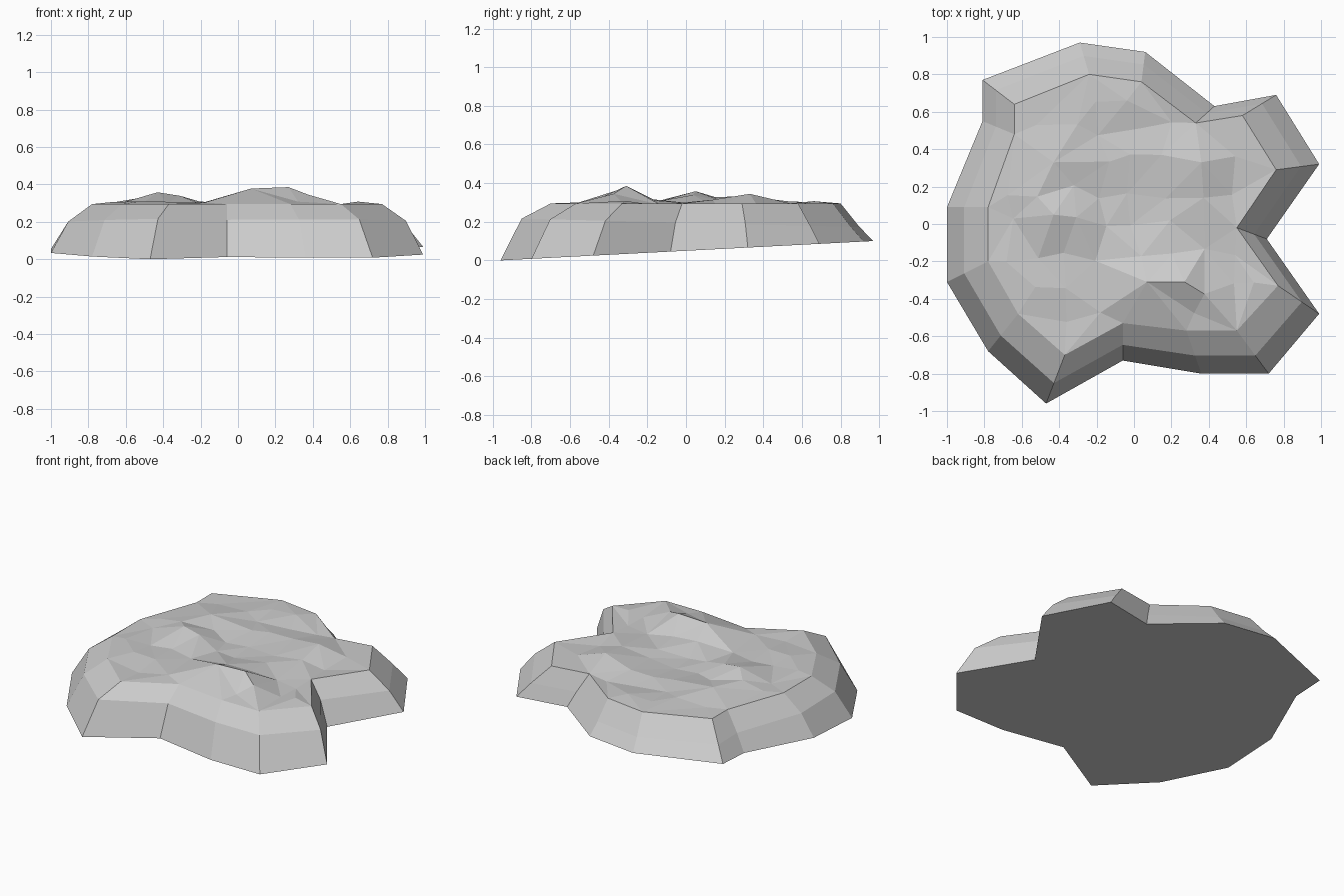
import bpy, bmesh, math, random
from mathutils import Vector
from mathutils.geometry import delaunay_2d_cdt, intersect_point_line

if "Cube" in bpy.data.objects:
    bpy.data.objects.remove(bpy.data.objects["Cube"])

random.seed(4)

# Outline where the rock meets the (slightly sloping) base
BASE = [(.99, .32), (.76, .69), (.43, .63), (.06, .92), (-.29, .97), (-.81, .77),
        (-.81, .55), (-1, .09), (-1, -.31), (-.78, -.68), (-.47, -.96), (-.06, -.73),
        (.36, -.80), (.72, -.80), (.99, -.48), (.71, -.08)]
# Matching outline of the upper rim
RIM = [(.76, .29), (.58, .58), (.33, .54), (.04, .76), (-.24, .80), (-.64, .64),
       (-.64, .48), (-.78, .09), (-.78, -.20), (-.62, -.48), (-.37, -.70), (-.06, -.53),
       (.28, -.57), (.55, -.57), (.77, -.33), (.55, -.02)]
RIM_Z = .295
# Mounds on top: x, y, height, radius
PEAKS = [(.07, -.31, .085, .24), (.27, -.31, .085, .22), (-.43, .05, .065, .24),
         (.36, .33, .065, .25), (-.43, .33, .045, .2)]


def bump(p):
    h = max(a * max(0, 1 - math.hypot(p.x - x, p.y - y) / r) for x, y, a, r in PEAKS)
    return RIM_Z + h + random.uniform(-.018, .015)


def inside(p):
    hit = False
    for (ax, ay), (bx, by) in zip(RIM, RIM[1:] + RIM[:1]):
        if (ay > p.y) != (by > p.y) and p.x < ax + (p.y - ay) * (bx - ax) / (by - ay):
            hit = not hit
    return hit


def edge_gap(p):
    gaps = []
    for a, b in zip(RIM, RIM[1:] + RIM[:1]):
        a, b = Vector(a), Vector(b)
        q, t = intersect_point_line(p, a, b)[:2]
        q = a.lerp(b, min(1, max(0, t)))
        gaps.append((p - Vector((q.x, q.y))).length)
    return min(gaps)


bm = bmesh.new()

# Side walls: base ring, shoulder ring, rim
n = len(BASE)
base = [bm.verts.new((x, y, .05 + .052 * y)) for x, y in BASE]
mid = []
for b, r in zip(BASE, RIM):
    p = Vector(b).lerp(Vector(r), .42)
    mid.append(bm.verts.new((p.x, p.y, .195 - .025 * p.y)))
rim = [bm.verts.new((x, y, RIM_Z)) for x, y in RIM]
for lo, hi in ((base, mid), (mid, rim)):
    for i in range(n):
        j = (i + 1) % n
        bm.faces.new((lo[i], lo[j], hi[j], hi[i]))

# Flat underside
bm.faces.new(base[::-1])

# Faceted uneven top: known summits plus a jittered grid, triangulated inside the rim
pts = [Vector(p) for p in RIM] + [Vector(p[:2]) for p in PEAKS]
step = .17
for i in range(-5, 6):
    for j in range(-5, 6):
        p = Vector((i * step + random.uniform(-.04, .04), j * step + random.uniform(-.04, .04)))
        if inside(p) and edge_gap(p) > .07 and all((p - q).length > .1 for q in pts[n:]):
            pts.append(p)
cv, _, cf, orig, _, _ = delaunay_2d_cdt(pts, [], [list(range(n))], 1, 1e-5)
top = []
for p, o in zip(cv, orig):
    k = [i for i in o if i < n]
    top.append(rim[k[0]] if k else bm.verts.new((p.x, p.y, bump(p))))
for f in cf:
    bm.faces.new([top[i] for i in f])

bmesh.ops.recalc_face_normals(bm, faces=bm.faces)
mesh = bpy.data.meshes.new("rock_slab")
bm.to_mesh(mesh)
bm.free()
bpy.context.collection.objects.link(bpy.data.objects.new("rock_slab", mesh))
